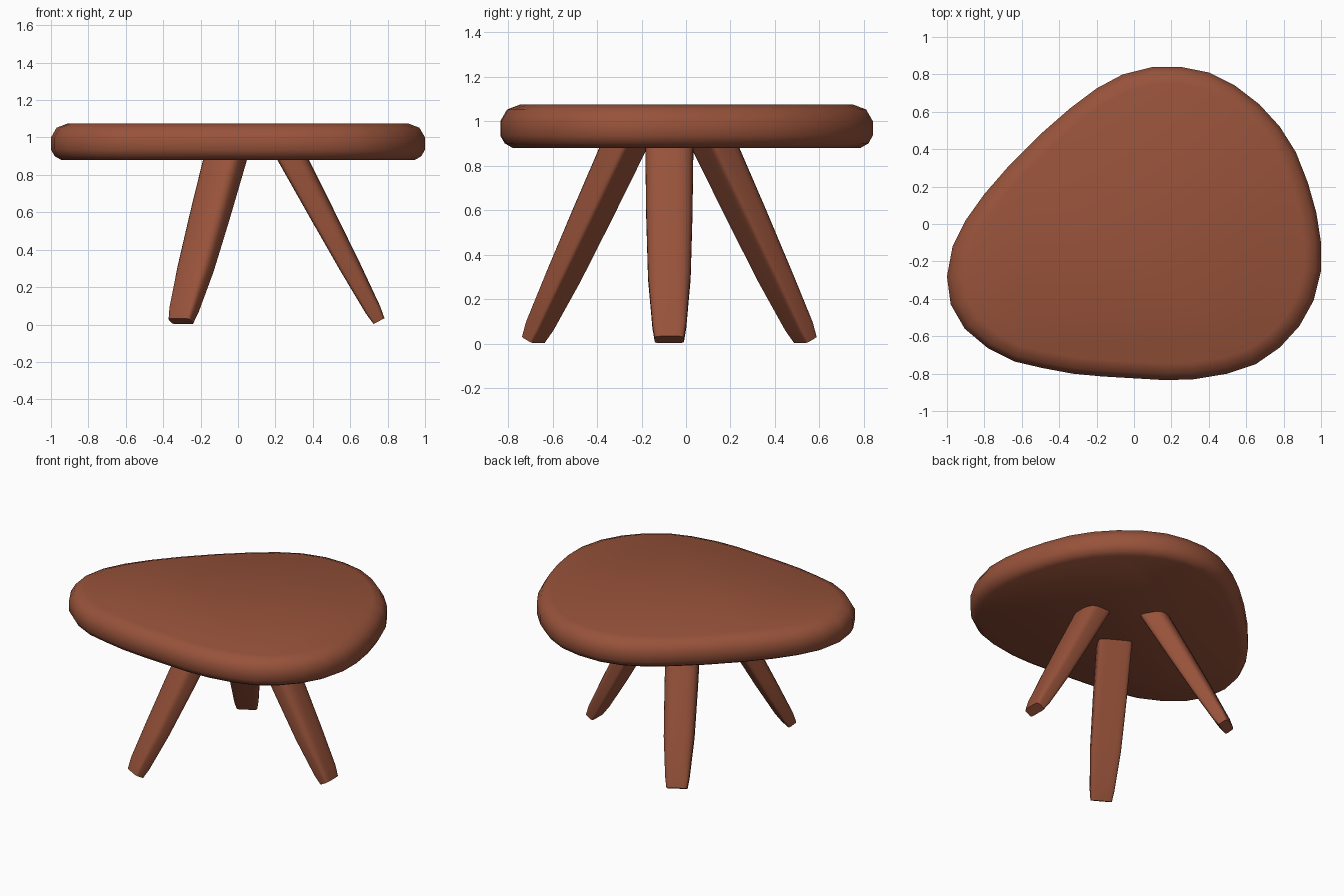
import bpy, bmesh, math
from mathutils import Vector

if "Cube" in bpy.data.objects:
    bpy.data.objects.remove(bpy.data.objects["Cube"])

wood = bpy.data.materials.new("red brown wood")
wood.diffuse_color = (0.31, 0.085, 0.043, 1)
wood.use_nodes = True
wood.node_tree.nodes["Principled BSDF"].inputs["Base Color"].default_value = wood.diffuse_color


def loft(name, rings, angle):
    """Skin a stack of closed rings and cap both ends."""
    bm = bmesh.new()
    rows = [[bm.verts.new(p) for p in ring] for ring in rings]
    n = len(rows[0])
    for a, b in zip(rows, rows[1:]):
        for i in range(n):
            j = (i + 1) % n
            bm.faces.new((a[i], a[j], b[j], b[i]))
    bm.faces.new(rows[0][::-1])
    bm.faces.new(rows[-1])
    bmesh.ops.recalc_face_normals(bm, faces=bm.faces)
    mesh = bpy.data.meshes.new(name)
    bm.to_mesh(mesh)
    bm.free()
    mesh.materials.append(wood)
    ob = bpy.data.objects.new(name, mesh)
    bpy.context.collection.objects.link(ob)
    bpy.ops.object.select_all(action='DESELECT')
    ob.select_set(True)
    bpy.context.view_layer.objects.active = ob
    bpy.ops.object.shade_smooth_by_angle(angle=math.radians(angle))
    return ob


# Table top: pebble outline (clockwise) with a rounded rim
outline = [Vector(p) for p in (
    (.10, .84), (.25, .84), (.40, .81), (.54, .74), (.67, .64), (.78, .52),
    (.865, .385), (.93, .22), (.975, .06), (1, -.10), (1, -.25), (.96, -.41),
    (.885, -.545), (.78, -.66), (.65, -.75), (.50, -.80), (.32, -.83),
    (.17, -.835), (0, -.825), (-.17, -.815), (-.33, -.80), (-.49, -.77),
    (-.64, -.735), (-.78, -.665), (-.905, -.56), (-.98, -.43), (-1, -.28),
    (-.97, -.12), (-.90, .02), (-.80, .16), (-.67, .31), (-.50, .48),
    (-.34, .62), (-.20, .725), (-.06, .80))]


def inset(d, z):
    ring = []
    for i, p in enumerate(outline):
        t = (outline[(i + 1) % len(outline)] - outline[i - 1]).normalized()
        ring.append((p.x + t.y * d, p.y - t.x * d, z))
    return ring


rim = [(.055, .88), (.02, .90), (0, .935), (0, 1.0), (.03, 1.052), (.09, 1.075)]
loft("table_top", [inset(d, z) for d, z in rim], 60)

# Three splayed, tapered legs around a shared centre
CENTRE = Vector((.047, -.075, 0))
# fraction along the leg, half width, half thickness
STATIONS = [(0, .066, .033), (.07, .076, .043), (.33, .096, .056),
            (.65, .104, .066), (1.05, .109, .076)]


def spow(v, e):
    return math.copysign(abs(v) ** e, v)


def leg(name, azimuth):
    a = math.radians(azimuth)
    out = Vector((math.cos(a), math.sin(a), 0))
    side = Vector((-math.sin(a), math.cos(a), 0))
    foot = CENTRE + out * .707 + Vector((0, 0, .018))
    head = CENTRE + out * .249 + Vector((0, 0, .88))
    normal = side.cross(head - foot).normalized()   # away from the centre
    if normal.dot(out) < 0:
        normal.negate()
    rings = []
    for f, w, t in STATIONS:
        c = foot.lerp(head, f)
        ring = []
        for k in range(24):
            q = 2 * math.pi * (k + .5) / 24
            # squarer inner face, rounder outer face
            n = (2.8 if f > 0.1 else 4.5) if math.sin(q) > 0 else 7
            ring.append(c + side * w * spow(math.cos(q), 2 / n)
                        + normal * t * spow(math.sin(q), 2 / n))
        rings.append(ring)
    loft(name, rings, 50)


for name, az in (("right_leg", 0), ("back_left_leg", 120), ("front_left_leg", 240)):
    leg(name, az)
